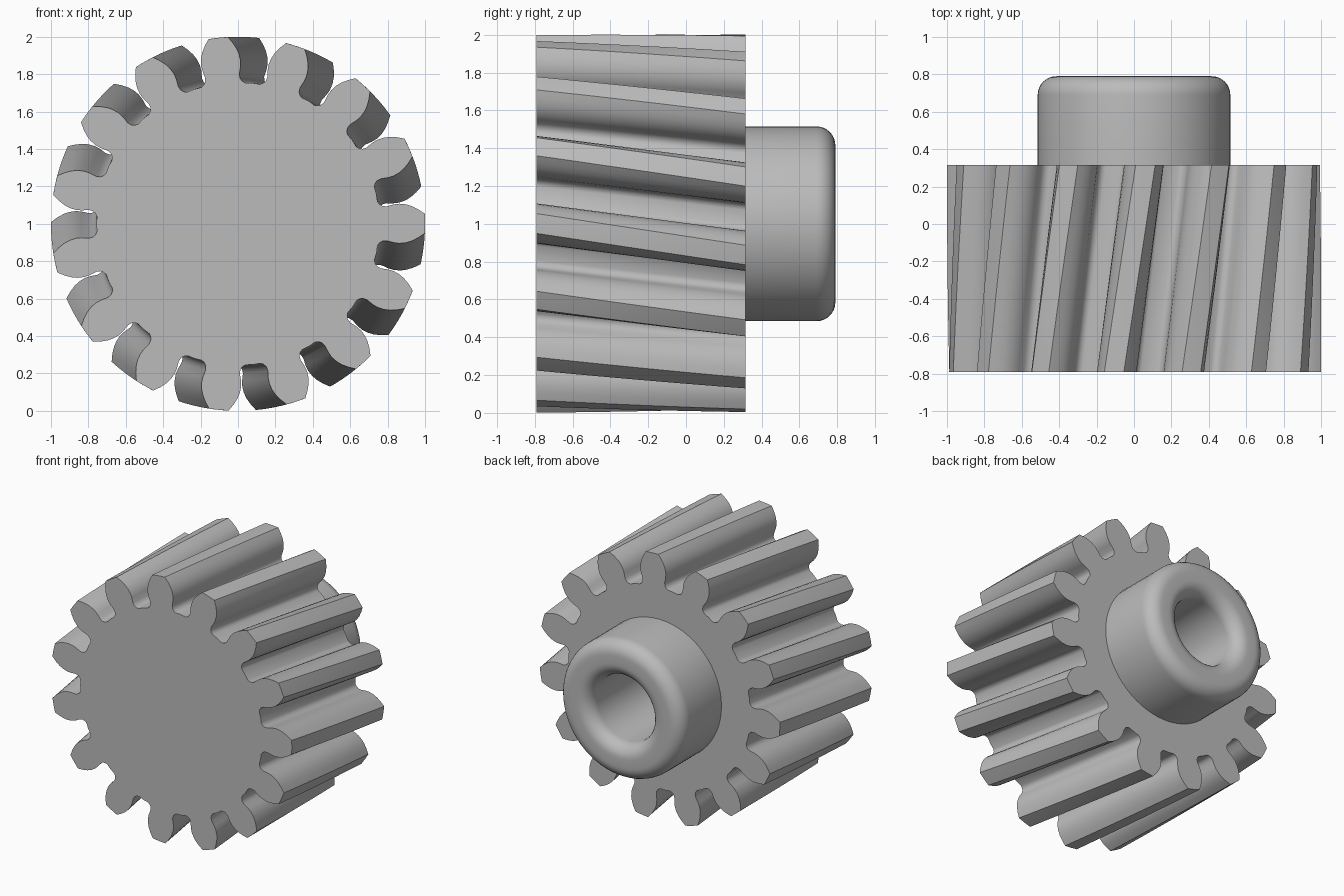
import bpy, bmesh
from math import sin, cos, pi, radians

cube = bpy.data.objects.get("Cube")
if cube:
    bpy.data.objects.remove(cube)

TEETH, STEPS = 15, 10
FRONT, BACK, HUB_END = -0.79, 0.315, 0.79
START, TWIST = -6.1, 9.6      # clockwise degrees seen from the front
HUB_R, BORE_R, FILLET = 0.515, 0.25, 0.1

steel = bpy.data.materials.new("plain_grey")
steel.use_nodes = True
steel.diffuse_color = (0.5, 0.5, 0.5, 1)
steel.node_tree.nodes["Principled BSDF"].inputs["Base Color"].default_value = (0.5, 0.5, 0.5, 1)


def point(bm, degrees, r, y):
    a = radians(degrees)
    return bm.verts.new((r * sin(a), y, 1 + r * cos(a)))


def skin(bm, a, b, closed=True):
    for i in range(len(a) if closed else len(a) - 1):
        j = (i + 1) % len(a)
        bm.faces.new((a[i], a[j], b[j], b[i]))


def finish(bm, name):
    bmesh.ops.recalc_face_normals(bm, faces=bm.faces)
    mesh = bpy.data.meshes.new(name)
    bm.to_mesh(mesh)
    bm.free()
    mesh.materials.append(steel)
    obj = bpy.data.objects.new(name, mesh)
    bpy.context.collection.objects.link(obj)
    bpy.ops.object.select_all(action="DESELECT")
    obj.select_set(True)
    bpy.context.view_layer.objects.active = obj
    bpy.ops.object.shade_smooth_by_angle(angle=radians(35))
    return obj


# Half a tooth from valley to tip: degrees off the tooth centre, radius
half = [(9, .755), (7.8, .763), (6.9, .778), (6.6, .80), (7, .84), (7, .87),
        (6.5, .905), (5.7, .935), (4.5, .967), (3, 1)]
tooth = [(-12, .757)] + [(-a, r) for a, r in half] + [(0, 1)] + half[::-1]
pitch = 360 / TEETH

# Helical gear body
bm = bmesh.new()
rings = []
for s in range(STEPS + 1):
    t = s / STEPS
    rings.append([point(bm, START + TWIST * t + k * pitch + a, r, FRONT + (BACK - FRONT) * t)
                  for k in range(TEETH) for a, r in tooth])
for a, b in zip(rings, rings[1:]):
    skin(bm, a, b)
bm.faces.new(rings[0])

# Back face, left open under the hub
inner = [point(bm, 360 * i / 64, 0.4, BACK) for i in range(64)]
edges = [bm.edges.new((inner[i], inner[i - 1])) for i in range(64)]
rim = rings[-1]
edges += [bm.edges.get((rim[i], rim[i - 1])) for i in range(len(rim))]
bmesh.ops.triangle_fill(bm, edges=edges, use_beauty=True, normal=(0, 1, 0))
finish(bm, "helical_gear")

# Hub with rounded lip and blind bore, turned about the y axis
arc = [pi / 2 * i / 8 for i in range(9)]
top = HUB_END - FILLET
profile = [(HUB_R, BACK)]
profile += [(HUB_R - FILLET + FILLET * cos(a), top + FILLET * sin(a)) for a in arc]
profile += [(BORE_R + FILLET - FILLET * sin(a), top + FILLET * cos(a)) for a in arc]
profile += [(BORE_R, FRONT + 0.09)]
bm = bmesh.new()
rings = [[point(bm, 360 * i / 64, r, y) for i in range(64)] for r, y in profile]
for a, b in zip(rings, rings[1:]):
    skin(bm, a, b)
bm.faces.new(rings[-1])
# Hidden flange closes the hub against the gear
flange = [point(bm, 360 * i / 64, 0.4, BACK) for i in range(64)]
skin(bm, rings[0], flange)
finish(bm, "hub")
